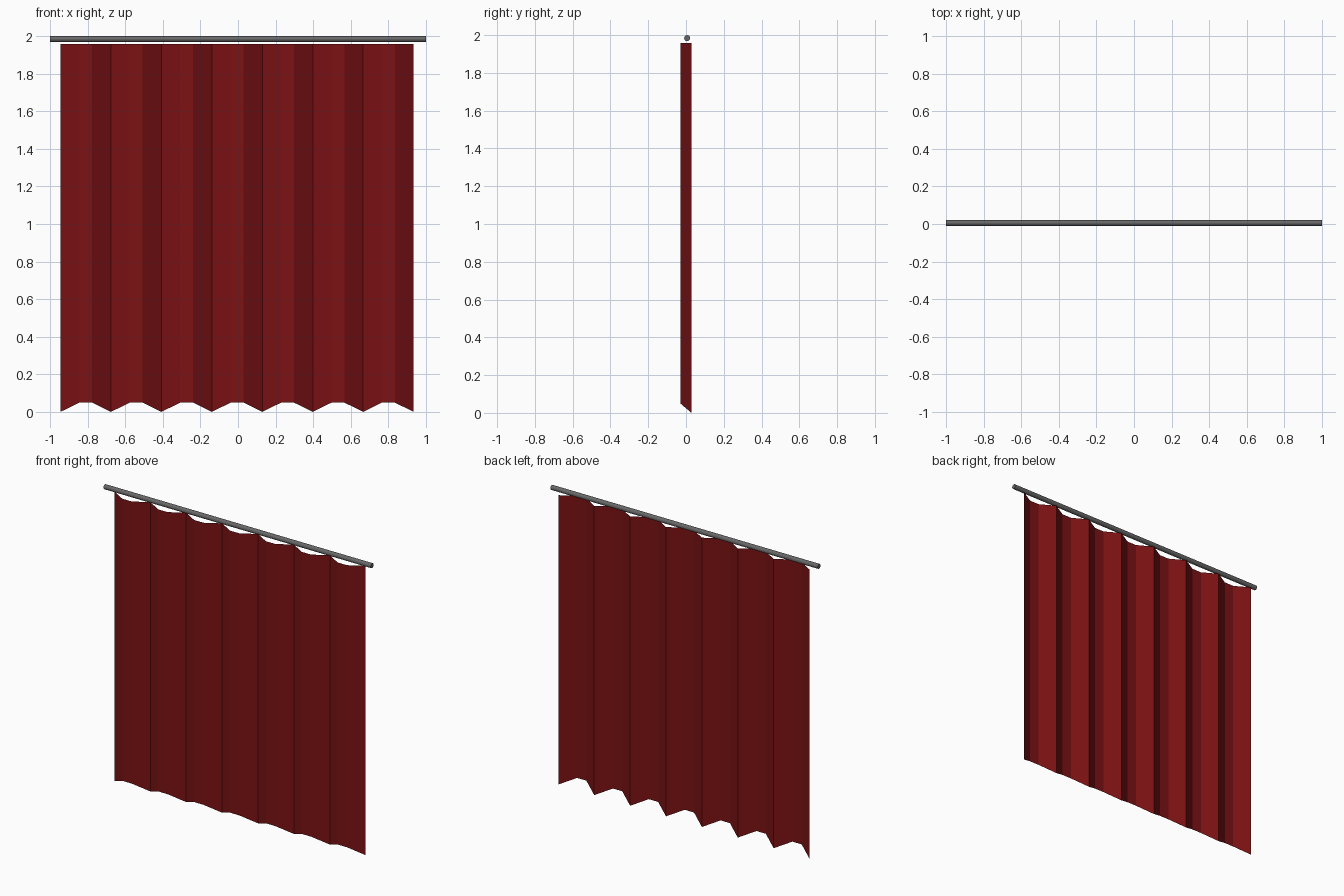
import bpy, math

if "Cube" in bpy.data.objects:
    bpy.data.objects.remove(bpy.data.objects["Cube"])

FOLDS = 7
LEFT, RIGHT = -0.945, 0.935
TOP = 1.957
BACK, FRONT = 0.029, -0.029
HEM = 0.049          # the hem rises where the cloth comes forward


def material(name, color):
    m = bpy.data.materials.new(name)
    m.diffuse_color = color
    m.use_nodes = True
    m.node_tree.nodes["Principled BSDF"].inputs["Base Color"].default_value = m.diffuse_color
    return m


# Pleated sheet: each fold is a back crease and two front corners
period = (RIGHT - LEFT) / FOLDS
profile = []
for i in range(FOLDS):
    x = LEFT + i * period
    profile += [(x, BACK, 0.0),
                (x + 0.37 * period, FRONT, HEM),
                (x + 0.63 * period, FRONT, HEM)]
profile.append((RIGHT, BACK, 0.0))

verts, faces = [], []
for x, y, z in profile:
    verts += [(x, y, z), (x, y, TOP)]
for i in range(len(profile) - 1):
    a = 2 * i
    faces.append((a, a + 2, a + 3, a + 1))
mesh = bpy.data.meshes.new("curtain")
mesh.from_pydata(verts, [], faces)
mesh.materials.append(material("red_cloth", (0.2, 0.006, 0.007, 1)))
curtain = bpy.data.objects.new("curtain", mesh)
bpy.context.collection.objects.link(curtain)

# Round rail above the cloth
bpy.ops.mesh.primitive_cylinder_add(vertices=12, radius=0.016, depth=2.0,
                                    location=(0, 0.006, 1.984),
                                    rotation=(0, math.pi / 2, 0))
rail = bpy.context.object
rail.name = "curtain_rail"
rail.data.materials.append(material("grey_metal", (0.14, 0.14, 0.14, 1)))
